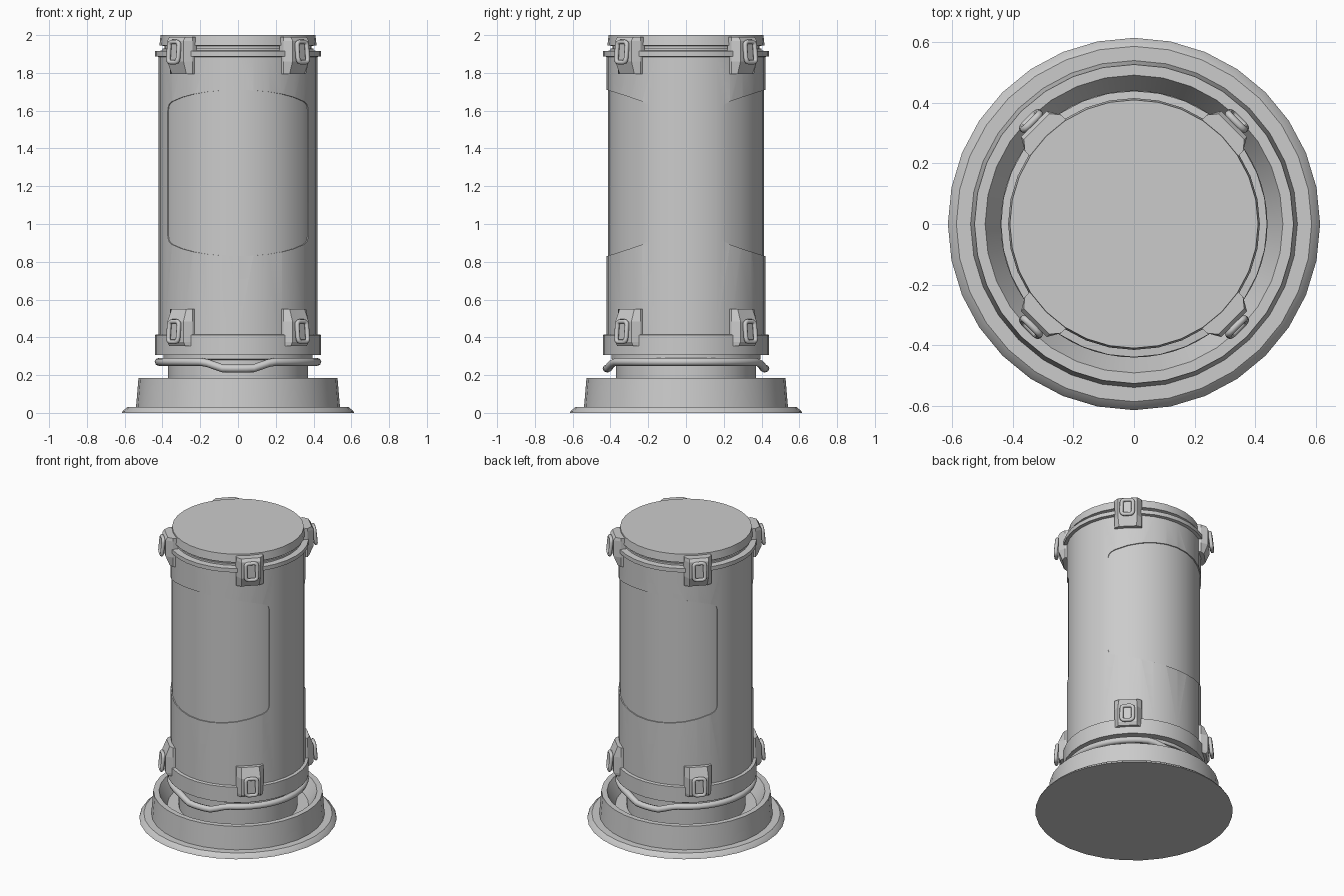
import bpy, bmesh
from math import sin, cos, pi, radians
from mathutils import Vector, Matrix

if "Cube" in bpy.data.objects:
    bpy.data.objects.remove(bpy.data.objects["Cube"])

SEG = 32


def add_object(name, bm, smooth=True):
    bmesh.ops.recalc_face_normals(bm, faces=bm.faces)
    me = bpy.data.meshes.new(name)
    bm.to_mesh(me)
    bm.free()
    ob = bpy.data.objects.new(name, me)
    bpy.context.collection.objects.link(ob)
    if smooth:
        shade(ob)
    return ob


def shade(ob, angle=30):
    bpy.ops.object.select_all(action='DESELECT')
    ob.select_set(True)
    bpy.context.view_layer.objects.active = ob
    bpy.ops.object.shade_smooth_by_angle(angle=radians(angle))


def lathe(name, profile, smooth=True):
    # solid of revolution, capped top and bottom with flat discs
    bm = bmesh.new()
    rings = [[bm.verts.new((r * cos(2 * pi * i / SEG), r * sin(2 * pi * i / SEG), z))
              for i in range(SEG)] for r, z in profile]
    for a, b in zip(rings, rings[1:]):
        for i in range(SEG):
            j = (i + 1) % SEG
            bm.faces.new((a[i], a[j], b[j], b[i]))
    bm.faces.new(rings[0])
    bm.faces.new(rings[-1])
    return add_object(name, bm, smooth)


def tube(name, points, radius, sides=8):
    # closed tube swept along a loop of points
    bm = bmesh.new()
    pts = [Vector(p) for p in points]
    n = len(pts)
    centre = sum(pts, Vector()) / n
    rings = []
    for i, p in enumerate(pts):
        t = (pts[(i + 1) % n] - pts[i - 1]).normalized()
        u = (p - centre)
        u = (u - t * u.dot(t)).normalized()
        v = t.cross(u)
        rings.append([bm.verts.new(p + radius * (u * cos(2 * pi * k / sides) + v * sin(2 * pi * k / sides)))
                      for k in range(sides)])
    for i in range(n):
        a, b = rings[i], rings[(i + 1) % n]
        for k in range(sides):
            m = (k + 1) % sides
            bm.faces.new((a[k], a[m], b[m], b[k]))
    ob = add_object(name, bm, False)
    shade(ob, 60)
    return ob


# Flanged dish base and the neck rising out of it
lathe("base_dish", [(.615, 0), (.61, .01), (.587, .03), (.54, .03), (.527, .185), (.492, .185),
                    (.44, .09), (.36, .09)])
lathe("neck", [(.37, .05), (.37, .28), (.395, .285), (.395, .315)])

# Main canister with bottom band and top flange
body = lathe("canister_body", [(.44, .307), (.44, .413), (.42, .416), (.42, 1.885), (.44, 1.888),
                               (.44, 1.915), (.40, 1.918), (.40, 1.93)], False)
lathe("lid", [(.39, 1.92), (.39, 1.942), (.416, 1.946), (.41, 2.0)])


# Shallow curved panels recessed into front and back
def panel_cutter(facing):
    bm = bmesh.new()
    half = [(i * 11.25, 0) for i in range(6)] + [(60.5, .004), (62, .014), (63, .035)]
    cols = [(-a, c) for a, c in reversed(half[1:])] + half
    rows = []
    for a, inset in cols:
        drop = .065 * (a / 58) ** 2 + inset
        t = radians(a + facing)
        rows.append([bm.verts.new((r * cos(t), r * sin(t), z)) for r, z in
                     ((.413, .83 + drop), (.413, 1.71 - drop), (.46, 1.71 - drop), (.46, .83 + drop))])
    for a, b in zip(rows, rows[1:]):
        for k in range(4):
            m = (k + 1) % 4
            bm.faces.new((a[k], a[m], b[m], b[k]))
    bm.faces.new(rows[0])
    bm.faces.new(rows[-1])
    ob = add_object("panel_cutter", bm, False)
    ob.hide_render = True
    return ob


cutters = [panel_cutter(-90), panel_cutter(90)]
for c in cutters:
    mod = body.modifiers.new("panel_recess", 'BOOLEAN')
    mod.operation = 'DIFFERENCE'
    mod.solver = 'EXACT'
    mod.object = c
bpy.context.view_layer.update()
cut = bpy.data.meshes.new_from_object(body.evaluated_get(bpy.context.evaluated_depsgraph_get()))
body.modifiers.clear()
body.data = cut
for c in cutters:
    bpy.data.objects.remove(c)
shade(body)

# Carrying rail around the neck, dipping at front and back
rail = []
for i in range(64):
    a = 2 * pi * i / 64
    x, y = .42 * cos(a), .42 * sin(a)
    f = min(1, max(0, (abs(x) - .08) / .10))
    rail.append((x, y, .235 + .035 * f))
tube("neck_rail", rail, .021)


# Latches: a tapered bracket and a wire loop on each diagonal
def latch(name, angle, z0, flip):
    rot = Matrix.Rotation(radians(angle), 4, 'Z')
    bm = bmesh.new()
    h = .195
    sections = [(0, .455, .06), (.02, .468, .06), (.13, .468, .06), (h, .442, .055)]
    rows = []
    for z, r, w in sections:
        zz = z0 + (h - z if flip else z)
        rows.append([bm.verts.new(rot @ Vector(p)) for p in
                     ((.395, -.085, zz), (.425, -.085, zz), (r, -w, zz),
                      (r, w, zz), (.425, .085, zz), (.395, .085, zz))])
    for a, b in zip(rows, rows[1:]):
        for k in range(6):
            m = (k + 1) % 6
            bm.faces.new((a[k], a[m], b[m], b[k]))
    bm.faces.new(rows[0])
    bm.faces.new(rows[-1])
    add_object(name + "_bracket", bm, False)
    # rounded rectangular loop, leaning slightly outward at its foot
    pts = []
    hw, hh, cr = .036, .054, .018
    zc = z0 + (.115 if flip else .075)
    for q, (sx, sz) in enumerate(((1, 1), (-1, 1), (-1, -1), (1, -1))):
        for s in range(4):
            a = pi / 2 * (q + s / 3)
            y = sx * (hw - cr) + cr * cos(a)
            z = sz * (hh - cr) + cr * sin(a)
            pts.append(rot @ Vector((.482 - .1 * z, y, zc + z)))
    tube(name + "_loop", pts, .012)


for i, ang in enumerate((45, 135, 225, 315)):
    latch(f"lower_latch_{i + 1}", ang, .355, False)
    latch(f"upper_latch_{i + 1}", ang, 1.795, True)
